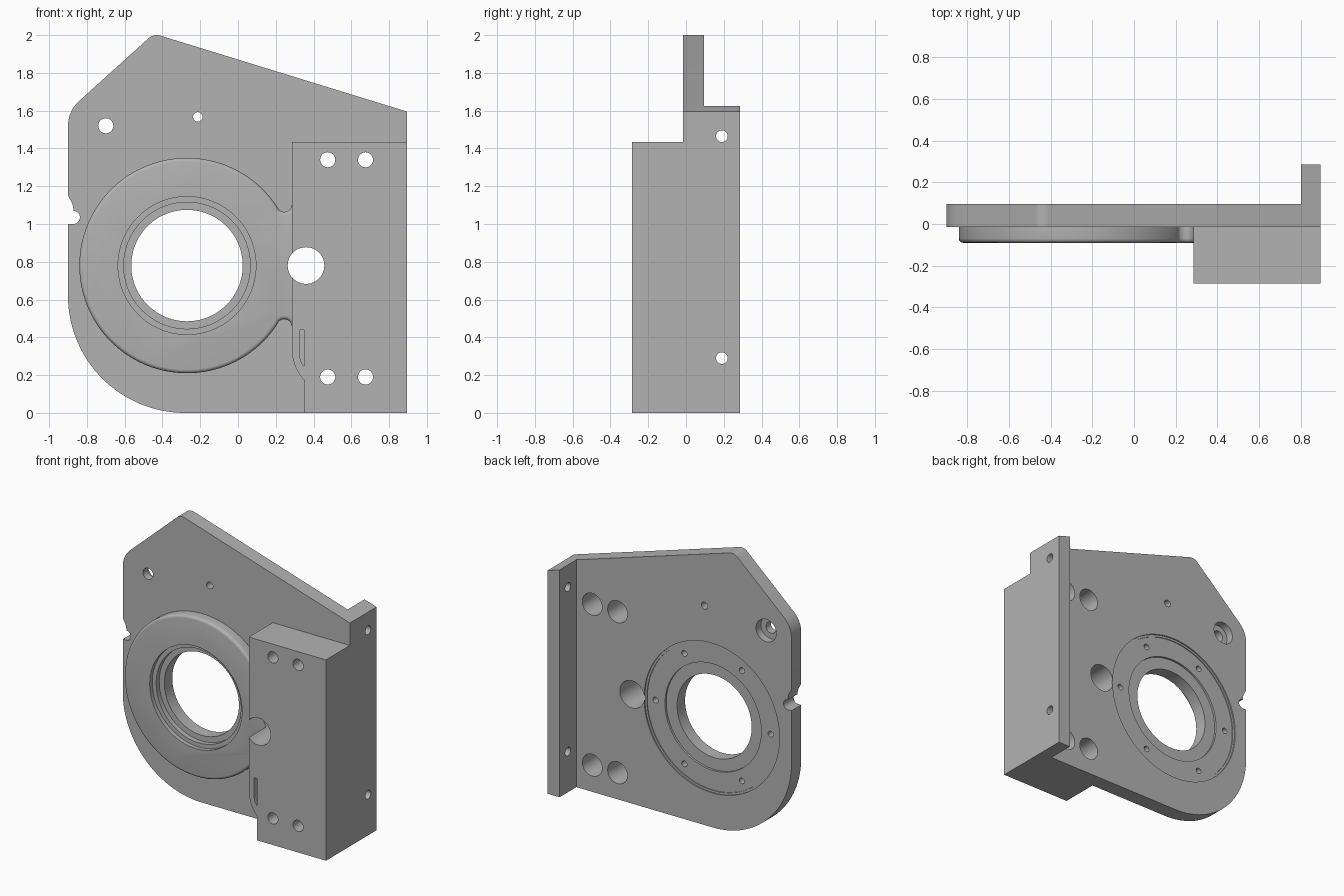
import bpy, bmesh
from math import cos, sin, radians, pi
from mathutils import Matrix

cube = bpy.data.objects.get("Cube")
if cube:
    bpy.data.objects.remove(cube)

metal = bpy.data.materials.new("machined grey")
metal.use_nodes = True
GREY = (0.45, 0.45, 0.45, 1)
metal.diffuse_color = GREY
metal.node_tree.nodes["Principled BSDF"].inputs["Base Color"].default_value = GREY


def arc(cx, cz, r, a0, a1, n):
    angles = [radians(a0 + (a1 - a0) * i / n) for i in range(n + 1)]
    return [(cx + r * cos(a), cz + r * sin(a)) for a in angles]


def to_object(name, bm):
    bmesh.ops.recalc_face_normals(bm, faces=bm.faces)
    mesh = bpy.data.meshes.new(name)
    bm.to_mesh(mesh)
    bm.free()
    mesh.materials.append(metal)
    obj = bpy.data.objects.new(name, mesh)
    bpy.context.collection.objects.link(obj)
    return obj


def extrude(name, outline, y0, y1, fillet=0):
    """Extrude an x-z outline along y, optionally rounding the front rim."""
    bm = bmesh.new()
    face = bm.faces.new([bm.verts.new((x, y0, z)) for x, z in outline])
    rim = list(face.edges)
    back = bmesh.ops.extrude_face_region(bm, geom=[face], use_keep_orig=True)
    verts = [v for v in back["geom"] if isinstance(v, bmesh.types.BMVert)]
    bmesh.ops.translate(bm, verts=verts, vec=(0, y1 - y0, 0))
    if fillet:
        bmesh.ops.bevel(bm, geom=rim, offset=fillet, segments=4,
                        profile=0.5, affect='EDGES')
    return to_object(name, bm)


def bore(x, z, steps, n=32):
    """Stepped round cutter along y: (radius, y) pairs, front to back."""
    bm = bmesh.new()
    rings = [[bm.verts.new((px, y, pz)) for px, pz in arc(x, z, r, 0, 360, n)[:-1]]
             for r, y in steps]
    for a, b in zip(rings, rings[1:]):
        for i in range(n):
            j = (i + 1) % n
            bm.faces.new((a[i], a[j], b[j], b[i]))
    bm.faces.new(rings[0])
    bm.faces.new(rings[-1])
    return to_object("bore_cutter", bm)


def combine(target, other, operation):
    mod = target.modifiers.new("combine", 'BOOLEAN')
    mod.operation, mod.solver, mod.object = operation, 'EXACT', other
    bpy.context.view_layer.objects.active = target
    bpy.ops.object.modifier_apply(modifier=mod.name)
    bpy.data.objects.remove(other)


FRONT, FACE, BACK = -0.285, -0.015, 0.095
CX, CZ = -0.27, 0.78

# Main plate with rounded corners and a notch on one edge
plate = extrude("mounting_bracket",
                [(0.895, 0), (0.895, 1.595)]
                + arc(-0.43, 1.935, 0.065, 73, 131, 8)
                + arc(-0.725, 1.52, 0.175, 131, 180, 12)
                + [(-0.9, 1.15), (-0.878, 1.11), (-0.872, 1.085)]
                + arc(-0.872, 1.035, 0.035, 90, -90, 12)
                + [(-0.9, 1.0)]
                + arc(-0.28, 0.62, 0.62, 180, 270, 32), FACE, BACK)

# Round bearing boss that blends into the block
boss = extrude("bearing_boss",
               arc(CX, CZ, 0.57, 32.2, 327.8, 96)
               + arc(0.245, 0.456, 0.04, 140, 0, 12)
               + [(0.4, 0.456), (0.4, 1.104)]
               + arc(0.245, 1.104, 0.04, 0, -140, 12), -0.09, 0.03, 0.02)

# Thick clamping block with a relieved lower corner
block = extrude("clamp_block",
                [(0.895, 0), (0.895, 1.435), (0.285, 1.435)]
                + arc(0.535, 0.34, 0.25, 180, 221, 10)
                + [(0.35, 0.176), (0.35, 0)], FRONT, 0.04)

# Rear side flange
flange = extrude("side_flange",
                 [(0.8, 0), (0.895, 0), (0.895, 1.595), (0.8, 1.624)], 0.03, 0.285)

for part in (block, boss, flange):
    combine(plate, part, 'UNION')

# Main bore: stepped seat in front, shallow stepped recess behind
cutters = [bore(CX, CZ, [(0.365, -0.2), (0.365, -0.06), (0.335, -0.06),
                         (0.335, -0.025), (0.295, -0.025), (0.295, 0.065),
                         (0.38, 0.065), (0.38, 0.08), (0.52, 0.08),
                         (0.52, 0.086), (0.535, 0.086), (0.535, 0.2)], 96)]

# Ring of small screw holes in the rear recess
for i in range(6):
    a = i * pi / 3
    cutters.append(bore(CX + 0.455 * cos(a), CZ + 0.455 * sin(a),
                        [(0.021, 0.0), (0.021, 0.2)], 16))

# Counterbored block holes, the large clearance hole and plate holes
for x in (0.475, 0.675):
    for z in (0.19, 1.34):
        cutters.append(bore(x, z, [(0.04, -0.4), (0.04, -0.12),
                                   (0.078, -0.12), (0.078, 0.2)]))
cutters.append(bore(0.36, 0.78, [(0.097, -0.4), (0.097, 0.2)], 48))
cutters.append(bore(-0.70, 1.52, [(0.04, -0.2), (0.04, 0.04),
                                  (0.08, 0.04), (0.08, 0.2)]))
cutters.append(bore(-0.213, 1.567, [(0.025, -0.2), (0.025, 0.2)], 24))

# Narrow pocket in the block front
cutters.append(extrude("pocket_cutter", [(0.325, 0.44), (0.325, 0.30), (0.335, 0.268),
                                         (0.35, 0.245), (0.35, 0.44)], -0.4, -0.1))

# Sideways flange holes
for z in (0.29, 1.465):
    hole = bore(0, 0, [(0.031, -0.1), (0.031, 0.1)], 24)
    hole.data.transform(Matrix.Translation((0.85, 0.19, z)) @ Matrix.Rotation(pi / 2, 4, 'Z'))
    cutters.append(hole)

for cutter in cutters:
    combine(plate, cutter, 'DIFFERENCE')

# Smooth round walls, keep machined edges crisp
bpy.ops.object.select_all(action='DESELECT')
plate.select_set(True)
bpy.context.view_layer.objects.active = plate
bpy.ops.object.shade_smooth_by_angle(angle=radians(30))
